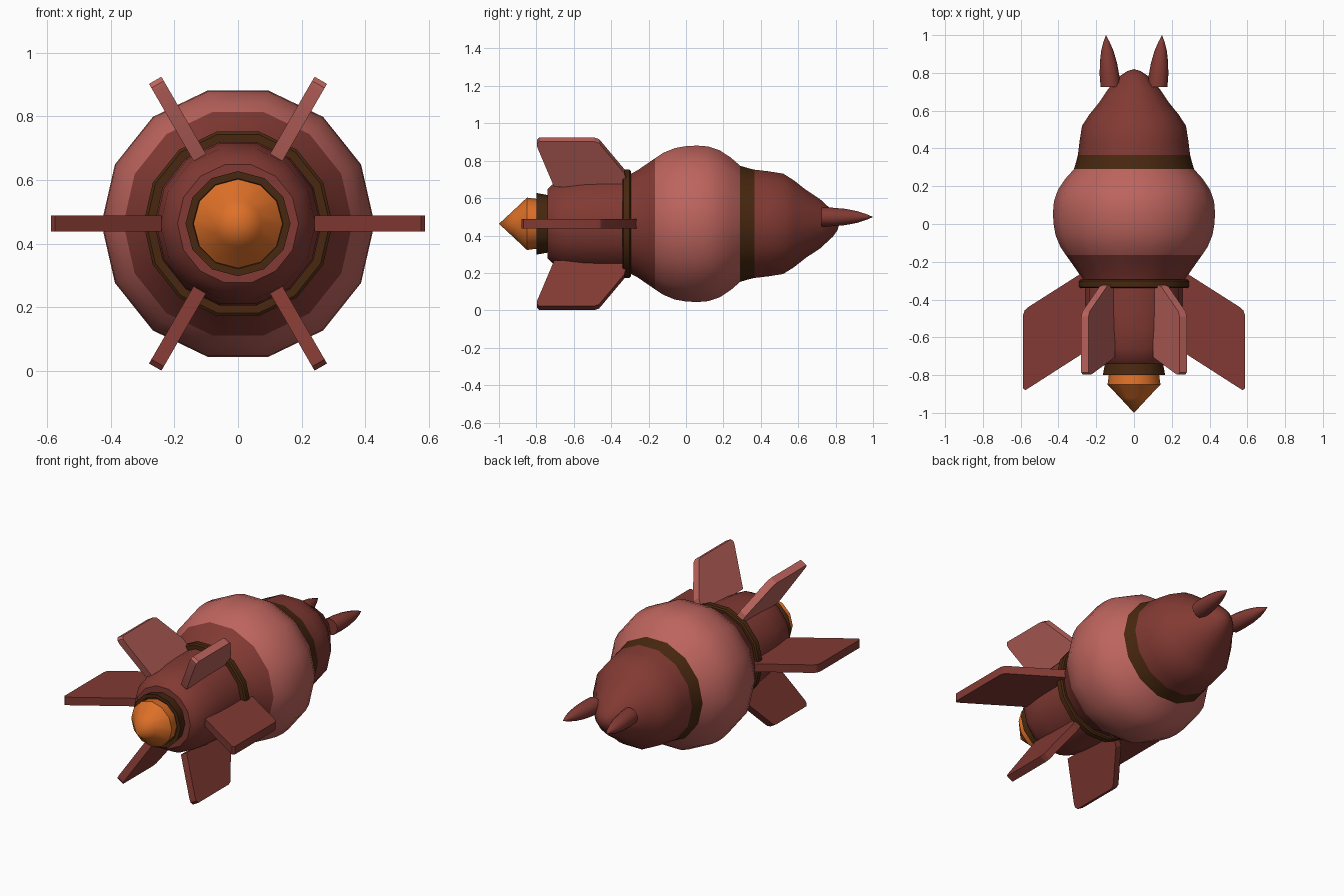
import bpy, bmesh
from math import radians, pi, sin, cos
from mathutils import Matrix, Vector

cube = bpy.data.objects.get("Cube")
if cube:
    bpy.data.objects.remove(cube)

AXIS_Z = 0.4625  # height of the rocket's long axis


def material(name, r, g, b):
    mat = bpy.data.materials.new(name)
    mat.use_nodes = True
    mat.diffuse_color = (r, g, b, 1)
    mat.node_tree.nodes["Principled BSDF"].inputs["Base Color"].default_value = (r, g, b, 1)
    return mat


pink = material("dusty pink", 0.51, 0.127, 0.11)
red = material("dark red", 0.225, 0.042, 0.033)
brown = material("dark brown", 0.065, 0.021, 0.005)
orange = material("flame orange", 0.73, 0.162, 0.021)


def finish(name, bm, mat, angle=35):
    bmesh.ops.remove_doubles(bm, verts=bm.verts, dist=1e-5)
    bmesh.ops.recalc_face_normals(bm, faces=bm.faces)
    mesh = bpy.data.meshes.new(name)
    bm.to_mesh(mesh)
    bm.free()
    mesh.materials.append(mat)
    mesh.shade_smooth()
    mesh.set_sharp_from_angle(angle=radians(angle))
    obj = bpy.data.objects.new(name, mesh)
    bpy.context.collection.objects.link(obj)
    return obj


def lathe(name, profile, mat, sides=14, place=Matrix.Translation((0, 0, AXIS_Z))):
    """Spin (y, radius) points around the y axis."""
    bm = bmesh.new()
    verts = [bm.verts.new((r, y, 0)) for y, r in profile]
    edges = [bm.edges.new(pair) for pair in zip(verts, verts[1:])]
    bmesh.ops.spin(bm, geom=verts + edges, cent=(0, 0, 0), axis=(0, 1, 0),
                   angle=2 * pi, steps=sides, use_merge=True)
    bm.transform(place)
    return finish(name, bm, mat)


def fin(name, outline, angle, mat, thickness=0.05):
    """Flat fin from (radius, y) points, turned around the rocket's axis."""
    bm = bmesh.new()
    face = bm.faces.new([bm.verts.new((r, y, -thickness / 2)) for r, y in outline])
    out = bmesh.ops.extrude_face_region(bm, geom=[face])
    top = [v for v in out["geom"] if isinstance(v, bmesh.types.BMVert)]
    bmesh.ops.translate(bm, verts=top, vec=(0, 0, thickness))
    bm.transform(Matrix.Translation((0, 0, AXIS_Z)) @ Matrix.Rotation(radians(-angle), 4, 'Y'))
    return finish(name, bm, mat, 20)


# Exhaust end
lathe("flame", [(-1.0, 0), (-0.92, 0.074), (-0.85, 0.14), (-0.79, 0.132), (-0.78, 0)], orange, 12)
lathe("nozzle", [(-0.79, 0), (-0.79, 0.138), (-0.80, 0.142), (-0.80, 0.165),
                 (-0.735, 0.153), (-0.735, 0)], brown, 12)
lathe("engine_section", [(-0.74, 0), (-0.74, 0.19), (-0.715, 0.215), (-0.66, 0.243),
                         (-0.55, 0.258), (-0.45, 0.263), (-0.31, 0.263)], red)
lathe("engine_ring", [(-0.34, 0.25), (-0.34, 0.288), (-0.333, 0.297), (-0.302, 0.297),
                      (-0.295, 0.288), (-0.295, 0.25)], brown)

# Hull
lathe("rear_cone", [(-0.30, 0.25), (-0.295, 0.274), (-0.26, 0.293), (-0.20, 0.335), (-0.165, 0.36)], red)
lathe("belly", [(-0.165, 0.36), (-0.12, 0.39), (-0.06, 0.415), (0.0, 0.426), (0.06, 0.429),
                (0.12, 0.424), (0.18, 0.403), (0.24, 0.363), (0.29, 0.318)], pink)
lathe("hull_band", [(0.29, 0.318), (0.33, 0.306), (0.365, 0.297)], brown)
lathe("nose", [(0.365, 0.297), (0.44, 0.288), (0.52, 0.275), (0.58, 0.236), (0.64, 0.187),
               (0.717, 0.135), (0.786, 0.07), (0.81, 0.035), (0.82, 0)], red)

# Pair of horns on the nose, leaning slightly outward
for side, label in ((1, "left"), (-1, "right")):
    lean = Matrix.Identity(4)
    lean[0][1] = side * 0.09
    lean[2][2] = 0.95
    place = Matrix.Translation((side * 0.124, 0.725, 0.499)) @ lean
    lathe(label + "_horn", [(0, 0), (0, 0.053), (0.06, 0.052), (0.125, 0.046), (0.19, 0.033),
                            (0.24, 0.016), (0.275, 0)], red, 12, place)

# Fins: wide level pair and four short ones
wide = [(0.24, -0.28), (0.285, -0.265), (0.56, -0.44), (0.579, -0.457), (0.587, -0.48),
        (0.587, -0.87), (0.575, -0.88), (0.24, -0.665)]
short = [(0.24, -0.31), (0.325, -0.33), (0.49, -0.45), (0.51, -0.465), (0.52, -0.49),
         (0.52, -0.785), (0.505, -0.797), (0.485, -0.795), (0.24, -0.705)]
for angle, label in ((0, "left"), (180, "right")):
    fin(label + "_wide_fin", wide, angle, red)
for angle, label, mat in ((60, "upper_left", pink), (120, "upper_right", pink),
                          (240, "lower_right", red), (300, "lower_left", red)):
    fin(label + "_fin", short, angle, mat, 0.045)
